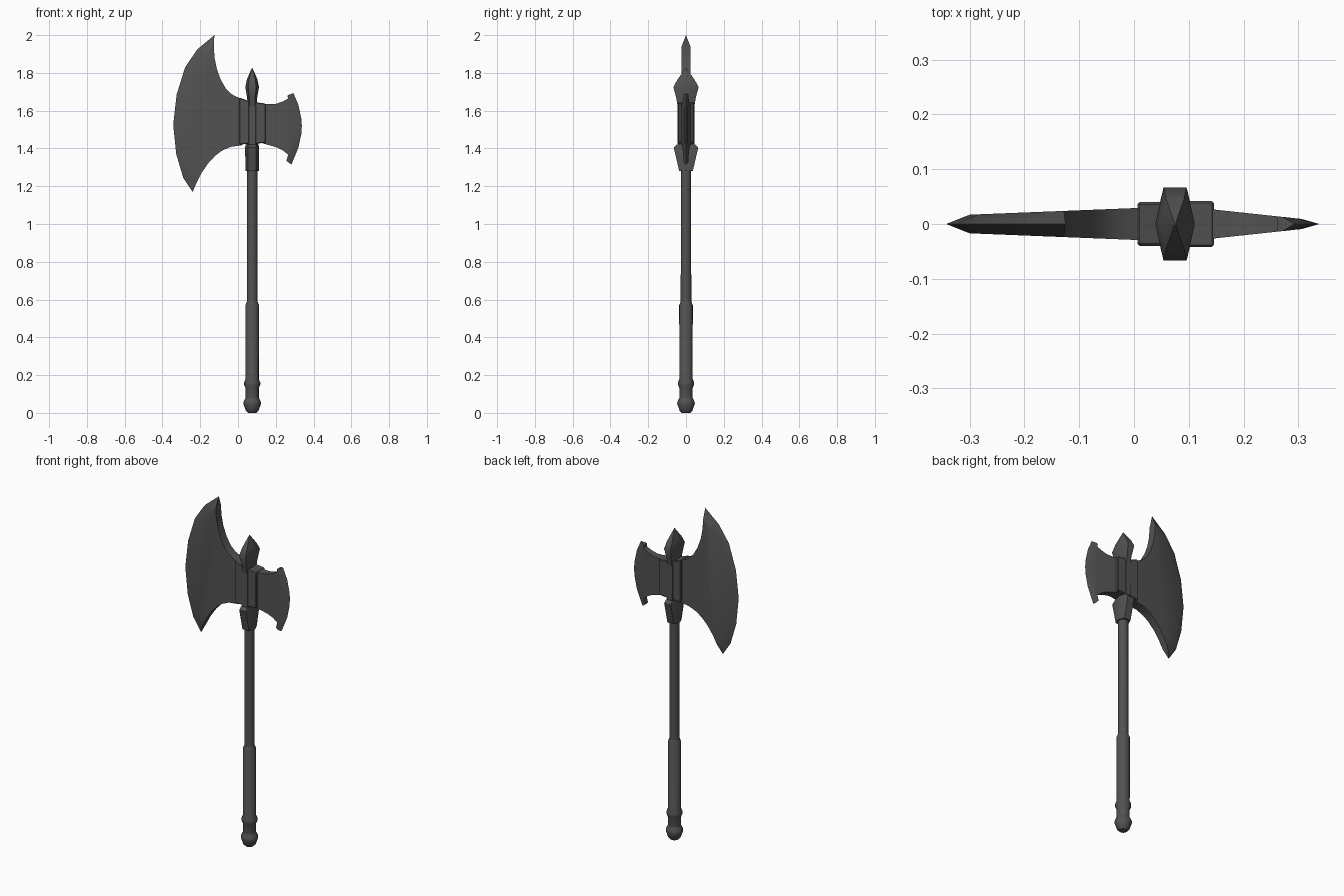
import bpy, bmesh, math

if "Cube" in bpy.data.objects:
    bpy.data.objects.remove(bpy.data.objects["Cube"])

AXIS = 0.075  # x of the handle axis
steel = bpy.data.materials.new("dark_steel")
steel.diffuse_color = (0.085, 0.085, 0.085, 1)
steel.use_nodes = True
steel.node_tree.nodes["Principled BSDF"].inputs["Base Color"].default_value = steel.diffuse_color


def finish(name, bm, angle=30):
    bmesh.ops.recalc_face_normals(bm, faces=bm.faces)
    me = bpy.data.meshes.new(name)
    bm.to_mesh(me)
    bm.free()
    me.materials.append(steel)
    ob = bpy.data.objects.new(name, me)
    bpy.context.collection.objects.link(ob)
    bpy.ops.object.select_all(action='DESELECT')
    ob.select_set(True)
    bpy.context.view_layer.objects.active = ob
    bpy.ops.object.shade_smooth_by_angle(angle=math.radians(angle))
    return ob


def loft(name, section, levels, angle=30):
    """Stack scaled copies of a section; levels are (half x, half y, z)."""
    bm = bmesh.new()
    rings = [[bm.verts.new((AXIS + x * rx, y * ry, z)) for x, y in section]
             for rx, ry, z in levels]
    n = len(section)
    for a, b in zip(rings, rings[1:]):
        for i in range(n):
            bm.faces.new((a[i], a[(i + 1) % n], b[(i + 1) % n], b[i]))
    bm.faces.new(rings[0])
    bm.faces.new(rings[-1])
    return finish(name, bm, angle)


def blade(name, upper, edge, lower, ridge, thick):
    """Flat tapered cheeks bounded by upper, ridge and lower, plus a sharp edge."""
    outline = upper + ridge + lower
    bm = bmesh.new()
    sides = [[bm.verts.new((x, s * thick(x), z)) for x, z in outline] for s in (-1, 1)]
    tips = [bm.verts.new((x, 0, z)) for x, z in edge]
    first, last = len(upper), len(upper) + len(ridge) - 1
    for side in sides:
        bm.faces.new(side)
        for i in range(len(edge) - 1):
            bm.faces.new((side[first + i], side[first + i + 1], tips[i + 1], tips[i]))
    n = len(outline)
    for i in range(n):
        if not first <= i < last:
            j = (i + 1) % n
            bm.faces.new((sides[0][i], sides[0][j], sides[1][j], sides[1][i]))
    for i, t in ((first, tips[0]), (last, tips[-1])):
        bm.faces.new((sides[0][i], sides[1][i], t))
    finish(name, bm, 25)


def block(name, profile, half):
    """Clasp plate: front outline extruded through y."""
    bm = bmesh.new()
    a, b = [[bm.verts.new((x, s * half, z)) for x, z in profile] for s in (-1, 1)]
    bm.faces.new(a)
    bm.faces.new(b)
    for i in range(len(profile)):
        j = (i + 1) % len(profile)
        bm.faces.new((a[i], a[j], b[j], b[i]))
    bmesh.ops.bevel(bm, geom=bm.edges[:], offset=0.004, segments=1, affect='EDGES')
    finish(name, bm)


circle = [(math.cos(t * math.pi / 8), math.sin(t * math.pi / 8)) for t in range(16)]
hexagon = [(1, 0), (0.58, 1), (-0.58, 1), (-1, 0), (-0.58, -1), (0.58, -1)]

# Handle: pommel, ring, grip and shaft
loft("pommel", circle, [(r, r, z) for r, z in
     ((0.022, 0), (0.034, 0.012), (0.047, 0.05), (0.045, 0.06), (0.035, 0.08))])
loft("grip", circle, [(r, r, z) for r, z in
     ((0.035, 0.08), (0.035, 0.13), (0.043, 0.15), (0.043, 0.16), (0.035, 0.18),
      (0.036, 0.57), (0.028, 0.59))])
loft("shaft", circle, [(0.028, 0.028, 0.58), (0.027, 0.027, 1.32)])

# Head socket, spine and top spike
loft("collar", hexagon, [(0.036, 0.036, 1.28), (0.037, 0.065, 1.405), (0.034, 0.05, 1.42)], 50)
loft("spine", hexagon, [(0.03, 0.046, 1.41), (0.03, 0.044, 1.63)], 50)
loft("spike", hexagon, [(0.022, 0.044, 1.62), (0.027, 0.052, 1.67), (0.036, 0.067, 1.725),
                        (0.028, 0.045, 1.765), (0.002, 0.002, 1.825)], 50)

# Clasp blocks on both sides of the spine
block("left_clasp", [(0.006, 1.42), (0.06, 1.425), (0.06, 1.65), (0.006, 1.67)], 0.04)
block("right_clasp", [(0.09, 1.425), (0.146, 1.43), (0.146, 1.638), (0.09, 1.645)], 0.042)
block("core", [(0.05, 1.415), (0.1, 1.415), (0.1, 1.64), (0.05, 1.64)], 0.036)

# Large crescent blade
edge = [(-0.125, 2.0), (-0.215, 1.925), (-0.28, 1.83), (-0.325, 1.685), (-0.343, 1.525),
        (-0.327, 1.37), (-0.29, 1.245), (-0.24, 1.17)]
ridge = [(-0.128, 1.94), (-0.185, 1.89), (-0.242, 1.81), (-0.283, 1.68), (-0.3, 1.525),
         (-0.285, 1.38), (-0.255, 1.275), (-0.215, 1.228)]
blade("large_blade",
      [(0.02, 1.662), (0.0, 1.67), (-0.035, 1.688), (-0.065, 1.718), (-0.092, 1.765),
       (-0.112, 1.82), (-0.124, 1.88)], edge,
      [(-0.19, 1.275), (-0.155, 1.325), (-0.12, 1.362), (-0.085, 1.388),
       (-0.04, 1.408), (0.02, 1.417)], ridge,
      lambda x: 0.029 + 0.04 * x)

# Small rear blade with hooked horns
edge = [(0.293, 1.693), (0.32, 1.63), (0.335, 1.56), (0.338, 1.52), (0.335, 1.475),
        (0.32, 1.405), (0.283, 1.315)]
ridge = [(0.272, 1.685), (0.292, 1.622), (0.303, 1.558), (0.306, 1.52), (0.303, 1.475),
         (0.29, 1.408), (0.266, 1.326)]
blade("small_blade",
      [(0.13, 1.638), (0.17, 1.634), (0.205, 1.637), (0.24, 1.65), (0.265, 1.664),
       (0.262, 1.68)], edge,
      [(0.257, 1.336), (0.265, 1.367), (0.24, 1.388), (0.205, 1.406), (0.13, 1.427)], ridge,
      lambda x: 0.042 - 0.107 * x)
